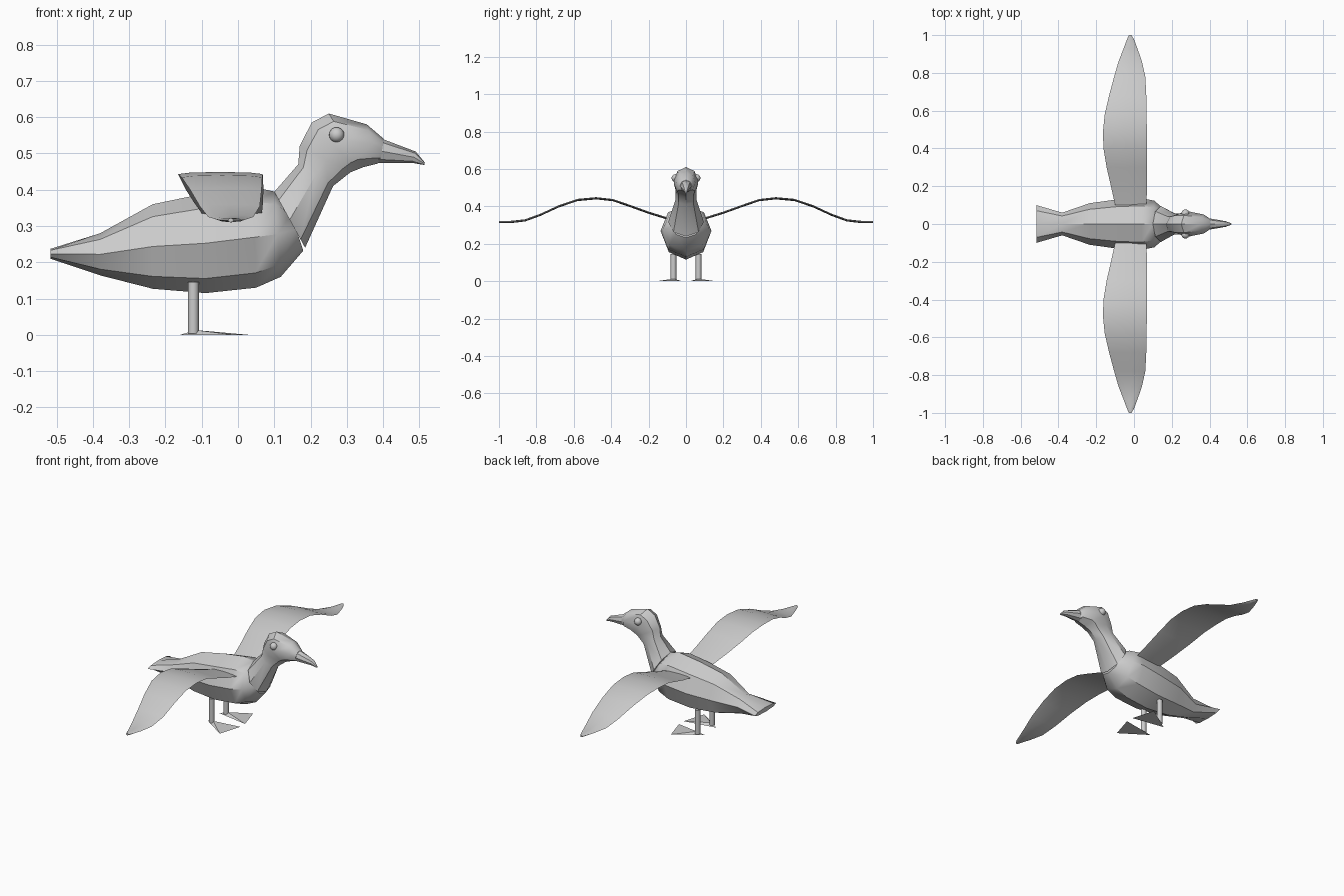
import bpy, bmesh, math
from mathutils import Vector

if "Cube" in bpy.data.objects:
    bpy.data.objects.remove(bpy.data.objects["Cube"])


def finish(name, bm, mirror=False, angle=40):
    bmesh.ops.recalc_face_normals(bm, faces=bm.faces)
    mesh = bpy.data.meshes.new(name)
    bm.to_mesh(mesh)
    bm.free()
    ob = bpy.data.objects.new(name, mesh)
    bpy.context.collection.objects.link(ob)
    bpy.ops.object.select_all(action='DESELECT')
    ob.select_set(True)
    bpy.context.view_layer.objects.active = ob
    bpy.ops.object.shade_smooth_by_angle(angle=math.radians(angle))
    if mirror:
        m = ob.modifiers.new("mirror", 'MIRROR')
        m.use_axis = (False, True, False)
        m.use_mirror_merge = False
    return ob


def loft(name, sections, sides=8, **kw):
    """Skin elliptical rings, each given by two opposite points and a half-width vector."""
    bm = bmesh.new()
    rings = []
    for p, q, half in sections:
        p, q, half = Vector(p), Vector(q), Vector(half)
        c, h = (p + q) / 2, (p - q) / 2
        rings.append([bm.verts.new(c + h * math.cos(a) + half * math.sin(a))
                      for a in (2 * math.pi * i / sides for i in range(sides))])
    for a, b in zip(rings, rings[1:]):
        for i in range(sides):
            j = (i + 1) % sides
            bm.faces.new((a[i], a[j], b[j], b[i]))
    bm.faces.new(rings[0])
    bm.faces.new(rings[-1])
    return finish(name, bm, **kw)


def profile(rows):
    # top x, top z, bottom x, bottom z, half width
    return [((a, 0, b), (c, 0, d), (0, w, 0)) for a, b, c, d, w in rows]


# Body with fanned tail
loft("body", profile([
    (-0.517, 0.237, -0.517, 0.21, 0.10),
    (-0.38, 0.28, -0.38, 0.164, 0.06),
    (-0.235, 0.36, -0.235, 0.127, 0.11),
    (-0.09, 0.39, -0.09, 0.115, 0.13),
    (0.04, 0.408, 0.05, 0.13, 0.136),
    (0.10, 0.395, 0.118, 0.16, 0.123),
    (0.14, 0.35, 0.18, 0.232, 0.075)]))

# Neck and head
loft("neck_and_head", profile([
    (0.10, 0.394, 0.185, 0.24, 0.095),
    (0.166, 0.47, 0.262, 0.41, 0.055),
    (0.17, 0.52, 0.31, 0.448, 0.055),
    (0.203, 0.585, 0.33, 0.456, 0.065),
    (0.25, 0.61, 0.345, 0.462, 0.065),
    (0.355, 0.58, 0.385, 0.472, 0.05),
    (0.402, 0.54, 0.392, 0.478, 0.032)]))

# Beak
loft("beak", profile([
    (0.398, 0.54, 0.385, 0.474, 0.031),
    (0.49, 0.505, 0.48, 0.474, 0.015),
    (0.515, 0.475, 0.514, 0.468, 0.004)]))

# Wings: y, z, leading x, trailing x
wing = [(0.10, 0.335, 0.066, -0.10), (0.20, 0.366, 0.069, -0.122),
        (0.30, 0.402, 0.07, -0.145), (0.39, 0.433, 0.069, -0.16),
        (0.48, 0.443, 0.068, -0.165), (0.58, 0.434, 0.067, -0.155),
        (0.68, 0.40, 0.065, -0.132), (0.78, 0.354, 0.06, -0.105),
        (0.86, 0.325, 0.042, -0.082), (0.93, 0.317, 0.018, -0.055),
        (0.975, 0.316, 0.001, -0.038), (1.0, 0.316, -0.013, -0.027)]
loft("wings", [((f, y, z), (t, y, z), (0, 0, 0.006)) for y, z, f, t in wing],
     mirror=True, angle=60)

# Eyes
bm = bmesh.new()
bmesh.ops.create_uvsphere(bm, u_segments=16, v_segments=10, radius=0.021)
bmesh.ops.translate(bm, verts=bm.verts, vec=(0.272, 0.056, 0.551))
finish("eyes", bm, mirror=True)

# Legs
loft("legs", [((-0.108, 0.067, z), (-0.138, 0.067, z), (0, 0.015, 0))
              for z in (0.004, 0.145)], sides=12, mirror=True)

# Webbed feet
bm = bmesh.new()
heel, inner, outer, top = [bm.verts.new(v) for v in (
    (-0.16, 0.055, 0), (0.03, 0.022, 0), (-0.01, 0.155, 0), (-0.115, 0.067, 0.013))]
for f in ((heel, inner, outer), (heel, inner, top), (inner, outer, top), (outer, heel, top)):
    bm.faces.new(f)
finish("webbed_feet", bm, mirror=True, angle=5)
